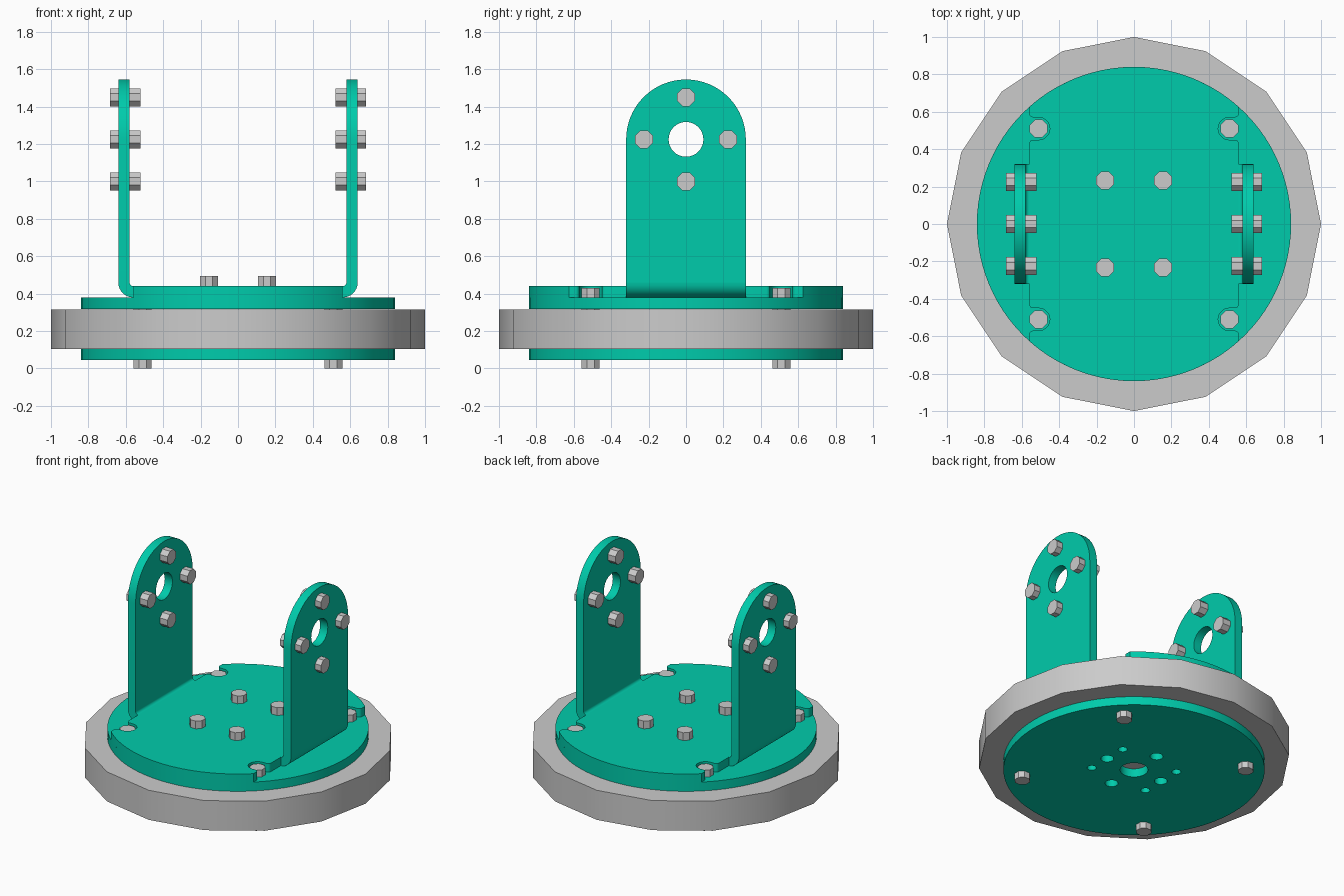
import bpy, bmesh, math
from mathutils import Matrix

if "Cube" in bpy.data.objects:
    bpy.data.objects.remove(bpy.data.objects["Cube"])

teal = bpy.data.materials.new("teal")
teal.diffuse_color = (0.0, 0.6, 0.41, 1)
teal.use_nodes = True
teal.node_tree.nodes["Principled BSDF"].inputs["Base Color"].default_value = teal.diffuse_color

UP = Matrix.Identity(4)
ALONG_X = Matrix(((0, 0, 1, 0), (1, 0, 0, 0), (0, 1, 0, 0), (0, 0, 0, 1)))  # profile in y,z
ALONG_Y = Matrix.Rotation(math.pi / 2, 4, 'X')                             # profile in x,z


def arc(cx, cy, r, a0, a1, n):
    return [(cx + r * math.cos(math.radians(a0 + (a1 - a0) * i / n)),
             cy + r * math.sin(math.radians(a0 + (a1 - a0) * i / n))) for i in range(n + 1)]


def circle(cx, cy, r, n=32, turn=0):
    return arc(cx, cy, r, turn, turn + 360, n)[:-1]


def prism(name, loops, lo, hi, frame=UP, mat=None, mirror=(False, False)):
    """Extrude closed loops (first outline, then holes) from lo to hi."""
    bm = bmesh.new()
    for loop in loops:
        vs = [bm.verts.new((x, y, lo)) for x, y in loop]
        for i, v in enumerate(vs):
            bm.edges.new((vs[i - 1], v))
    bmesh.ops.triangle_fill(bm, edges=bm.edges[:], use_beauty=True, use_dissolve=False)
    new = bmesh.ops.extrude_face_region(bm, geom=bm.faces[:], use_keep_orig=True)["geom"]
    bmesh.ops.translate(bm, vec=(0, 0, hi - lo),
                        verts=[g for g in new if isinstance(g, bmesh.types.BMVert)])
    bmesh.ops.recalc_face_normals(bm, faces=bm.faces[:])
    bmesh.ops.transform(bm, matrix=frame, verts=bm.verts[:])
    me = bpy.data.meshes.new(name)
    bm.to_mesh(me)
    bm.free()
    ob = bpy.data.objects.new(name, me)
    bpy.context.collection.objects.link(ob)
    if mat:
        me.materials.append(mat)
    bpy.ops.object.select_all(action='DESELECT')
    ob.select_set(True)
    bpy.context.view_layer.objects.active = ob
    bpy.ops.object.shade_smooth_by_angle(angle=math.radians(30))
    if any(mirror):
        m = ob.modifiers.new("mirror", 'MIRROR')
        m.use_axis = (mirror[0], mirror[1], False)
        m.use_mirror_merge = False
    return ob


def bolt(name, x, y, lo, hi, frame=UP, mirror=(True, True)):
    prism(name, [circle(x, y, 0.052, 8, 22.5)], lo, hi, frame, None, mirror)


# Turntable core and the two round plates
prism("turntable_core", [circle(0, 0, 1, 16)], 0.105, 0.315)
holes = [circle(0, 0, 0.09)]
for s in (-1, 1):
    holes += [circle(0.225 * s, 0, 0.042, 16), circle(0, 0.225 * s, 0.042, 16)]
    holes += [circle(0.225 * s, 0.155 * t, 0.03, 16) for t in (-1, 1)]
prism("bottom_plate", [circle(0, 0, 0.84, 96)] + holes, 0.045, 0.105, mat=teal)
prism("top_plate", [circle(0, 0, 0.84, 96)], 0.317, 0.38, mat=teal)

# Bracket floor: disc trimmed at the sides, notched round the corner bolts
E = 0.56
a = math.degrees(math.acos(E / 0.84))
notch = (arc(E - 0.02, 0.43, 0.02, 0, 90, 4) + arc(0.51, 0.51, 0.06, 270, 90, 14)
         + arc(E - 0.02, 0.59, 0.02, 270, 360, 4))
quarter = [(E, 0.32)] + notch + arc(0, 0, 0.84, a, 90, 18)
half = quarter + [(-x, y) for x, y in quarter[-2::-1]]
prism("bracket_floor", [half + [(-x, -y) for x, y in half]], 0.38, 0.44, mat=teal)

# Bent corners and upright arms
prism("bracket_bend", [arc(E, 0.46, 0.08, -90, 0, 8) + arc(E, 0.46, 0.02, 0, -90, 8)],
      -0.32, 0.32, ALONG_Y, teal, (True, False))
prism("bracket_arm", [[(-0.32, 0.46), (0.32, 0.46)] + arc(0, 1.225, 0.32, 0, 180, 32),
                      circle(0, 1.225, 0.093)],
      0.58, 0.64, ALONG_X, teal, (True, False))

# Bolts
bolt("corner_bolt", 0.51, 0.51, 0, 0.43)
bolt("floor_bolt", 0.155, 0.233, 0.32, 0.495)
for i, (y, z) in enumerate([(0.225, 1.225), (-0.225, 1.225), (0, 1.45), (0, 1.0)]):
    bolt(f"arm_bolt_{i + 1}", y, z, 0.52, 0.685, ALONG_X, (True, False))
